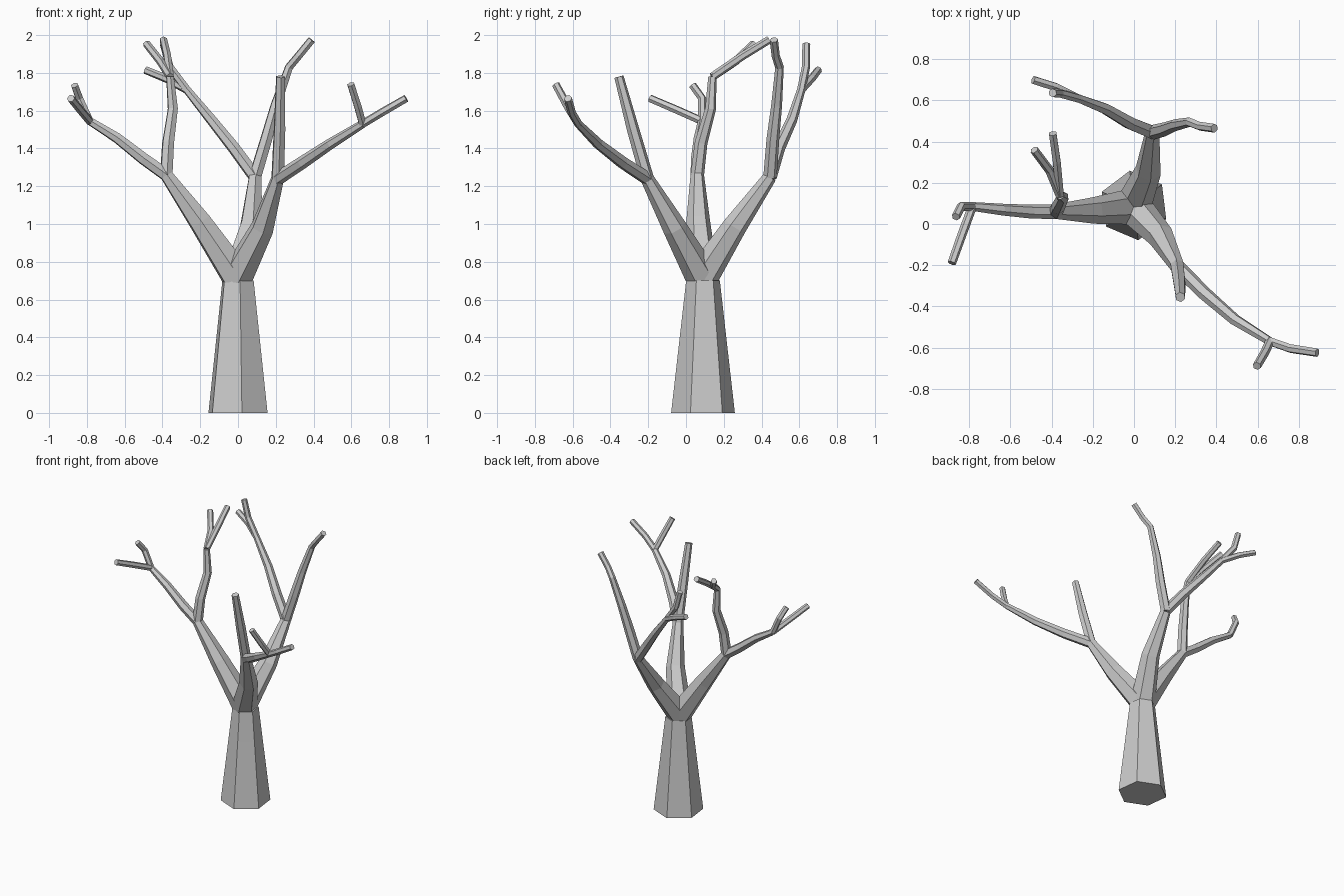
import bpy, bmesh, math
from mathutils import Vector

if "Cube" in bpy.data.objects:
    bpy.data.objects.remove(bpy.data.objects["Cube"])

SIDES = 6
PHASE = math.radians(37)


def limb(name, stations):
    """Closed six-sided tapering tube through (x, y, z, radius) stations."""
    pts = [Vector(s[:3]) for s in stations]
    bm = bmesh.new()
    rings = []
    for i, s in enumerate(stations):
        before = (pts[i] - pts[i - 1]).normalized() if i else Vector()
        after = (pts[i + 1] - pts[i]).normalized() if i < len(pts) - 1 else Vector()
        turn = Vector((0, 0, 1)).rotation_difference((before + after).normalized())
        ring = []
        for k in range(SIDES):
            a = PHASE + math.tau * k / SIDES
            ring.append(bm.verts.new(pts[i] + turn @ Vector((math.cos(a), math.sin(a), 0)) * s[3]))
        rings.append(ring)
    for lo, hi in zip(rings, rings[1:]):
        for k in range(SIDES):
            j = (k + 1) % SIDES
            bm.faces.new((lo[k], lo[j], hi[j], hi[k]))
    bm.faces.new(rings[0][::-1])
    bm.faces.new(rings[-1])
    mesh = bpy.data.meshes.new(name)
    bm.to_mesh(mesh)
    bm.free()
    ob = bpy.data.objects.new(name, mesh)
    bpy.context.collection.objects.link(ob)


# Trunk, kept upright so its foot lies flat on the ground
for_trunk = [(0, 0.09, 0, 0.17), (0.003, 0.09, 0.48, 0.115), (-0.01, 0.085, 0.70, 0.09)]
limb("trunk", [(0, 0.09, z, r) for _, _, z, r in for_trunk])

# Three main boughs fanning out of the trunk top
fork = (-0.005, 0.085, 0.72, 0.088)
left = (-0.38, 0.06, 1.26, 0.036)
right = (0.21, -0.205, 1.24, 0.036)
back = (0.09, 0.445, 1.25, 0.036)
limb("left_bough", [fork, (-0.20, 0.065, 1.01, 0.064), left])
limb("right_bough", [fork, (0.13, -0.06, 0.98, 0.064), right])
limb("back_bough", [fork, (0.07, 0.26, 0.99, 0.064), back])

# Secondary branches, two from each bough
left_tip = (-0.785, 0.085, 1.545, 0.022)
left_up_tip = (-0.36, 0.14, 1.78, 0.022)
right_tip = (0.66, -0.57, 1.53, 0.022)
back_tip = (-0.27, 0.61, 1.71, 0.022)
limb("left_outer_branch", [left, (-0.50, 0.06, 1.345, 0.034), (-0.64, 0.07, 1.455, 0.029), left_tip])
limb("left_upright_branch", [left, (-0.37, 0.08, 1.43, 0.034), (-0.345, 0.13, 1.61, 0.029), left_up_tip])
limb("right_outer_branch", [right, (0.34, -0.335, 1.325, 0.034), (0.49, -0.465, 1.425, 0.029), right_tip])
limb("right_upright_branch", [right, (0.22, -0.28, 1.50, 0.033), (0.225, -0.355, 1.78, 0.025)])
limb("back_left_branch", [back, (-0.02, 0.49, 1.40, 0.034), (-0.14, 0.56, 1.55, 0.029), back_tip])
limb("back_right_branch", [back, (0.15, 0.46, 1.45, 0.034), (0.20, 0.48, 1.63, 0.029),
                           (0.27, 0.495, 1.83, 0.023), (0.32, 0.475, 1.89, 0.022), (0.39, 0.465, 1.975, 0.022)])

# Twig pairs at the branch tips: start, bend, end
twigs = [
    ("left_twig_a", left_tip, (-0.84, 0.085, 1.665), (-0.865, 0.035, 1.735)),
    ("left_twig_b", left_tip, (-0.835, -0.05, 1.605), (-0.885, -0.19, 1.665)),
    ("left_upright_twig_a", left_up_tip, (-0.375, 0.30, 1.89), (-0.395, 0.44, 1.975)),
    ("left_upright_twig_b", left_up_tip, (-0.41, 0.26, 1.86), (-0.485, 0.36, 1.955)),
    ("right_twig_a", right_tip, (0.76, -0.605, 1.59), (0.89, -0.625, 1.665)),
    ("right_twig_b", right_tip, (0.635, -0.625, 1.62), (0.597, -0.69, 1.74)),
    ("back_twig_a", back_tip, (-0.36, 0.635, 1.83), (-0.395, 0.637, 1.955)),
    ("back_twig_b", back_tip, (-0.38, 0.665, 1.77), (-0.49, 0.70, 1.815)),
]
for name, start, bend, end in twigs:
    limb(name, [start, (*bend, 0.022), (*end, 0.021)])
